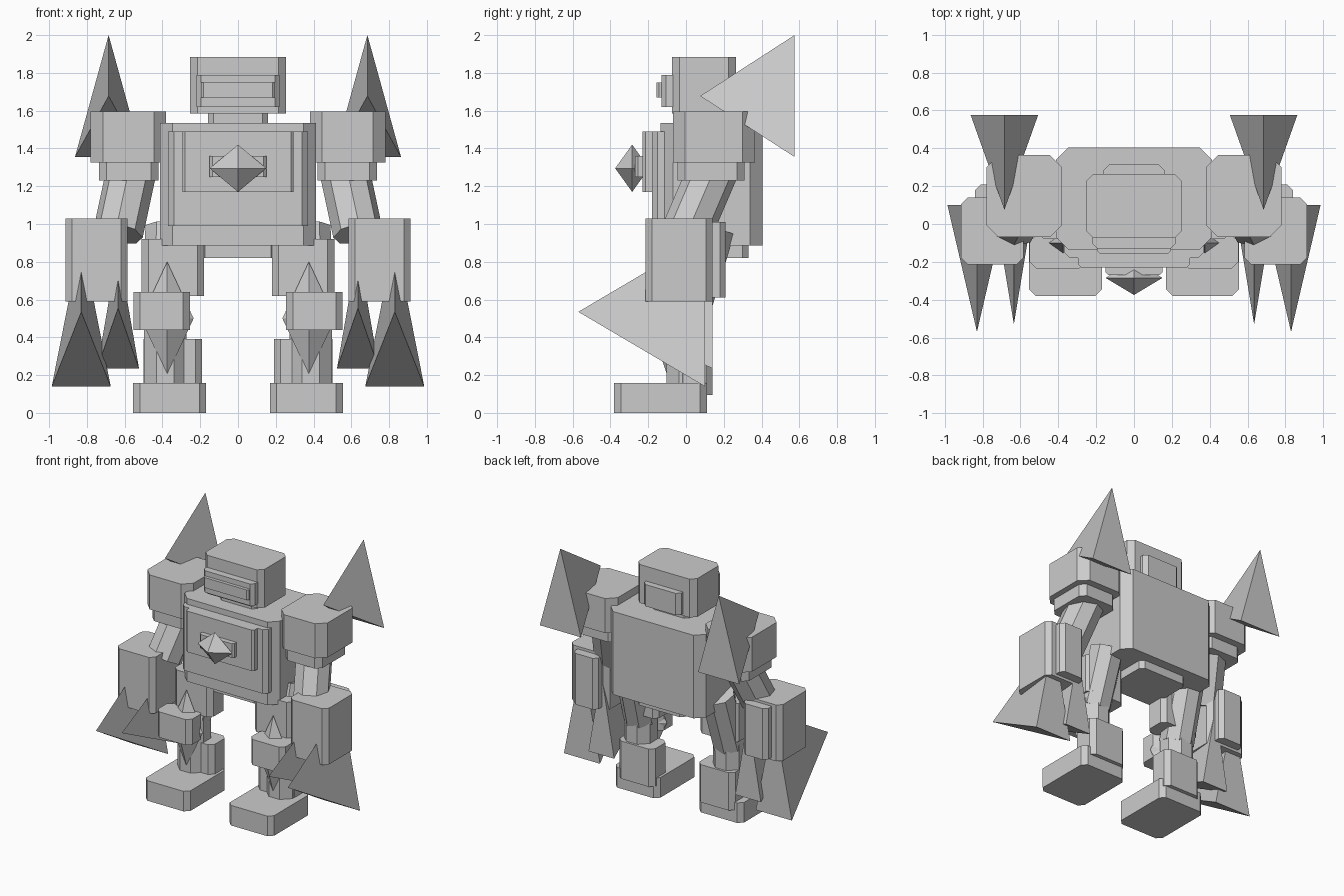
import bpy, bmesh, math
from mathutils import Vector, Matrix

if "Cube" in bpy.data.objects:
    bpy.data.objects.remove(bpy.data.objects["Cube"])

grey = bpy.data.materials.new("plain_grey")
grey.diffuse_color = (0.6, 0.6, 0.6, 1)
grey.use_nodes = True
grey.node_tree.nodes["Principled BSDF"].inputs["Base Color"].default_value = grey.diffuse_color


def finish(name, bm):
    bmesh.ops.recalc_face_normals(bm, faces=bm.faces)
    me = bpy.data.meshes.new(name)
    bm.to_mesh(me)
    bm.free()
    me.materials.append(grey)
    ob = bpy.data.objects.new(name, me)
    bpy.context.collection.objects.link(ob)
    return ob


def block(name, x, y, z, c=0.03, s=1):
    """Box with chamfered vertical edges; s=-1 mirrors it."""
    (x0, x1), (y0, y1) = x, y
    ring = [(x0 + c, y0), (x1 - c, y0), (x1, y0 + c), (x1, y1 - c),
            (x1 - c, y1), (x0 + c, y1), (x0, y1 - c), (x0, y0 + c)]
    bm = bmesh.new()
    low = [bm.verts.new((s * a, b, z[0])) for a, b in ring]
    top = [bm.verts.new((s * a, b, z[1])) for a, b in ring]
    bm.faces.new(low)
    bm.faces.new(top)
    for i in range(8):
        j = (i + 1) % 8
        bm.faces.new((low[i], low[j], top[j], top[i]))
    return finish(name, bm)


def limb(name, a, b, r, s=1):
    """Eight-sided bar between two points."""
    a, b = Vector(a), Vector(b)
    a.x *= s
    b.x *= s
    d = b - a
    m = Matrix.Translation((a + b) / 2) @ d.to_track_quat('Z', 'Y').to_matrix().to_4x4()
    bm = bmesh.new()
    bmesh.ops.create_cone(bm, cap_ends=True, segments=8, radius1=r, radius2=r,
                          depth=d.length, matrix=m @ Matrix.Rotation(math.pi / 8, 4, 'Z'))
    return finish(name, bm)


def spike(name, x, w, y_base, y_tip, z0, z1, s=1):
    """Three-sided pyramid lying along y."""
    bm = bmesh.new()
    pts = [(x - w, y_base, z0), (x + w, y_base, z0), (x, y_base, z1),
           (x, y_tip, (z0 + z1) / 2)]
    v = [bm.verts.new((s * p[0], p[1], p[2])) for p in pts]
    for f in ((0, 1, 2), (0, 1, 3), (1, 2, 3), (2, 0, 3)):
        bm.faces.new([v[i] for i in f])
    return finish(name, bm)


def diamond(name, c, rx, ry, rz, s=1):
    """Stretched octahedron."""
    bm = bmesh.new()
    x, y, z = s * c[0], c[1], c[2]
    top, low = bm.verts.new((x, y, z + rz)), bm.verts.new((x, y, z - rz))
    ring = [bm.verts.new(p) for p in
            ((x + rx, y, z), (x, y + ry, z), (x - rx, y, z), (x, y - ry, z))]
    for i in range(4):
        for tip in (top, low):
            bm.faces.new((ring[i], ring[(i + 1) % 4], tip))
    return finish(name, bm)


# head
block("head", (-0.255, 0.255), (-0.075, 0.265), (1.585, 1.885), 0.04)
block("face_plate", (-0.22, 0.22), (-0.13, 0.0), (1.62, 1.79), 0.025)
block("visor", (-0.195, 0.195), (-0.155, -0.05), (1.67, 1.75), 0.012)
block("head_back", (-0.16, 0.16), (0.15, 0.315), (1.6, 1.77), 0.03)
block("neck", (-0.16, 0.16), (-0.02, 0.21), (1.5, 1.62), 0.03)

# torso
block("torso", (-0.413, 0.413), (-0.135, 0.405), (0.885, 1.535), 0.065)
block("chest_plate", (-0.37, 0.37), (-0.18, -0.05), (0.99, 1.49), 0.03)
block("chest_panel", (-0.295, 0.295), (-0.23, -0.1), (1.17, 1.49), 0.015)
block("gem_mount", (-0.15, 0.15), (-0.27, -0.2), (1.25, 1.36), 0.015)
diamond("chest_gem", (0, -0.285, 1.295), 0.15, 0.09, 0.125)
block("pelvis", (-0.205, 0.205), (-0.05, 0.33), (0.82, 0.95), 0.03)

for side, s in (("right", 1), ("left", -1)):
    n = lambda part: f"{side}_{part}"
    # arm
    block(n("shoulder"), (0.38, 0.78), (-0.07, 0.365), (1.325, 1.595), 0.065, s)
    block(n("shoulder_base"), (0.42, 0.735), (-0.045, 0.31), (1.23, 1.35), 0.04, s)
    spike(n("shoulder_spike"), 0.685, 0.178, 0.575, 0.075, 1.355, 2.0, s)
    limb(n("upper_arm"), (0.56, 0.15, 1.3), (0.635, 0.0, 0.95), 0.133, s)
    block(n("forearm"), (0.585, 0.913), (-0.215, 0.14), (0.59, 1.03), 0.035, s)
    block(n("forearm_back"), (0.63, 0.84), (0.05, 0.21), (0.61, 1.01), 0.03, s)
    spike(n("outer_claw"), 0.83, 0.156, 0.1, -0.57, 0.14, 0.93, s)
    spike(n("inner_claw"), 0.635, 0.111, 0.14, -0.53, 0.235, 0.875, s)
    # leg
    limb(n("thigh"), (0.385, 0.01, 0.55), (0.37, 0.14, 0.98), 0.125, s)
    block(n("thigh_block"), (0.18, 0.51), (-0.08, 0.11), (0.62, 0.92), 0.035, s)
    block(n("knee_pad"), (0.255, 0.553), (-0.235, -0.06), (0.44, 0.64), 0.035, s)
    diamond(n("knee_spike"), (0.375, -0.1, 0.5), 0.14, 0.1, 0.3, s)
    limb(n("shin"), (0.385, 0.01, 0.58), (0.385, 0.01, 0.1), 0.122, s)
    block(n("heel"), (0.19, 0.5), (-0.05, 0.14), (0.095, 0.39), 0.035, s)
    block(n("foot"), (0.17, 0.555), (-0.38, 0.11), (0.0, 0.157), 0.035, s)
